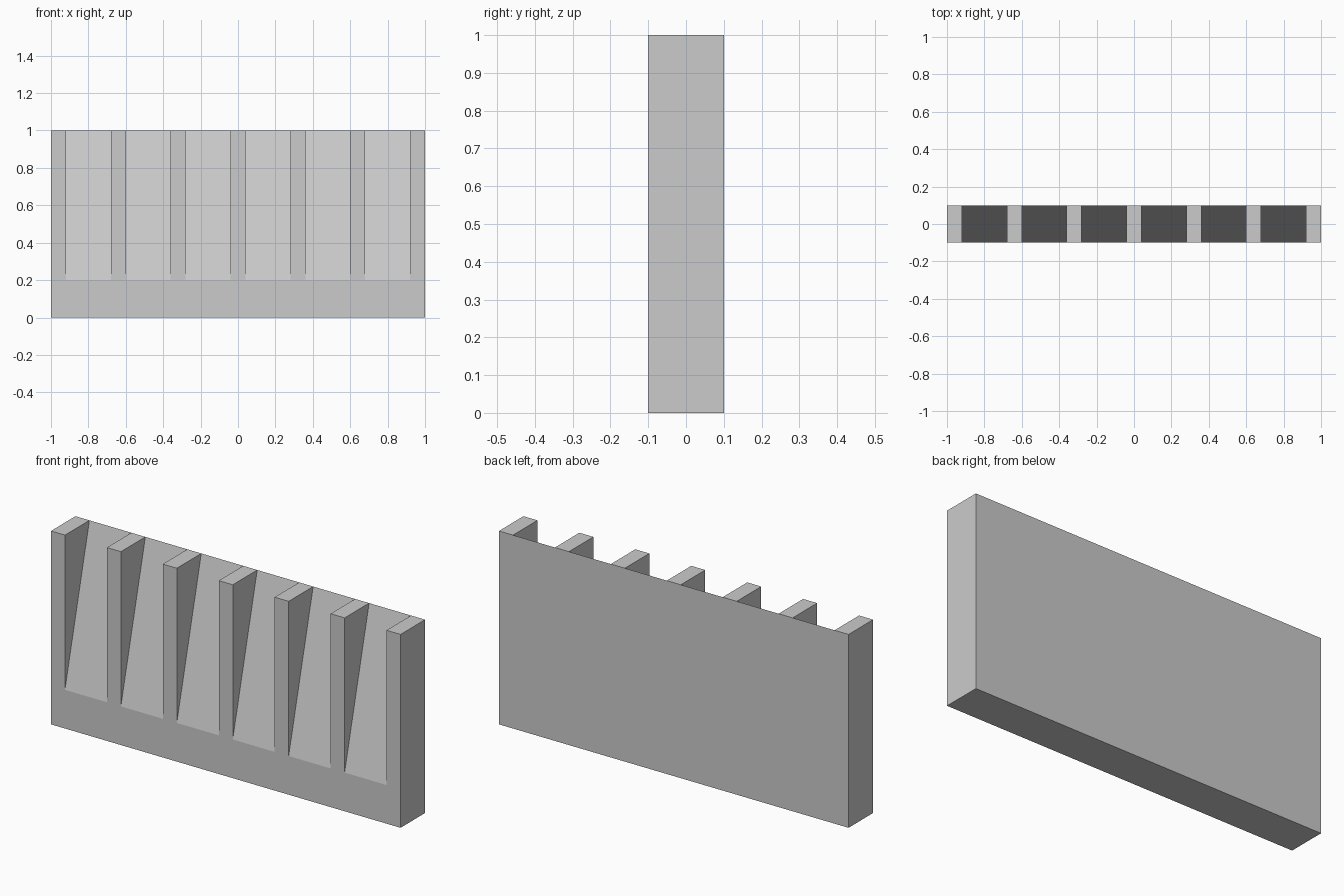
import bpy, bmesh

if "Cube" in bpy.data.objects:
    bpy.data.objects.remove(bpy.data.objects["Cube"])

PITCH, RIB = 0.32, 0.08

# Side profile points (y, z)
A, B, C = (-0.1, 0.0), (0.1, 0.0), (0.1, 1.0)
D, E = (-0.1, 0.2), (-0.1, 1.0)

bm = bmesh.new()


def face(points):
    bm.faces.new([bm.verts.new(p) for p in points])


def strip(x0, x1, profile):
    """Outer skin of a profile swept from x0 to x1, without end caps."""
    for p, q in zip(profile, profile[1:] + profile[:1]):
        face([(x0, *p), (x0, *q), (x1, *q), (x1, *p)])


# Seven full-depth ribs
for i in range(7):
    x = -1 + i * PITCH
    strip(x, x + RIB, [A, B, C, E, D])

# Six sloped pockets between the ribs, each with two triangular side walls
for i in range(6):
    x0 = -1 + i * PITCH + RIB
    x1 = -1 + (i + 1) * PITCH
    strip(x0, x1, [A, B, C, D])
    for x in (x0, x1):
        face([(x, *p) for p in (C, E, D)])

# Flat ends
for x in (-1, 1):
    face([(x, *p) for p in (A, B, C, E, D)])

# Weld the strips and merge coplanar faces
bmesh.ops.remove_doubles(bm, verts=bm.verts, dist=1e-4)
bmesh.ops.recalc_face_normals(bm, faces=bm.faces)
bmesh.ops.dissolve_limit(bm, angle_limit=0.01, verts=bm.verts, edges=bm.edges)

mesh = bpy.data.meshes.new("ribbed_panel")
bm.to_mesh(mesh)
bm.free()
bpy.context.collection.objects.link(bpy.data.objects.new("ribbed_panel", mesh))
